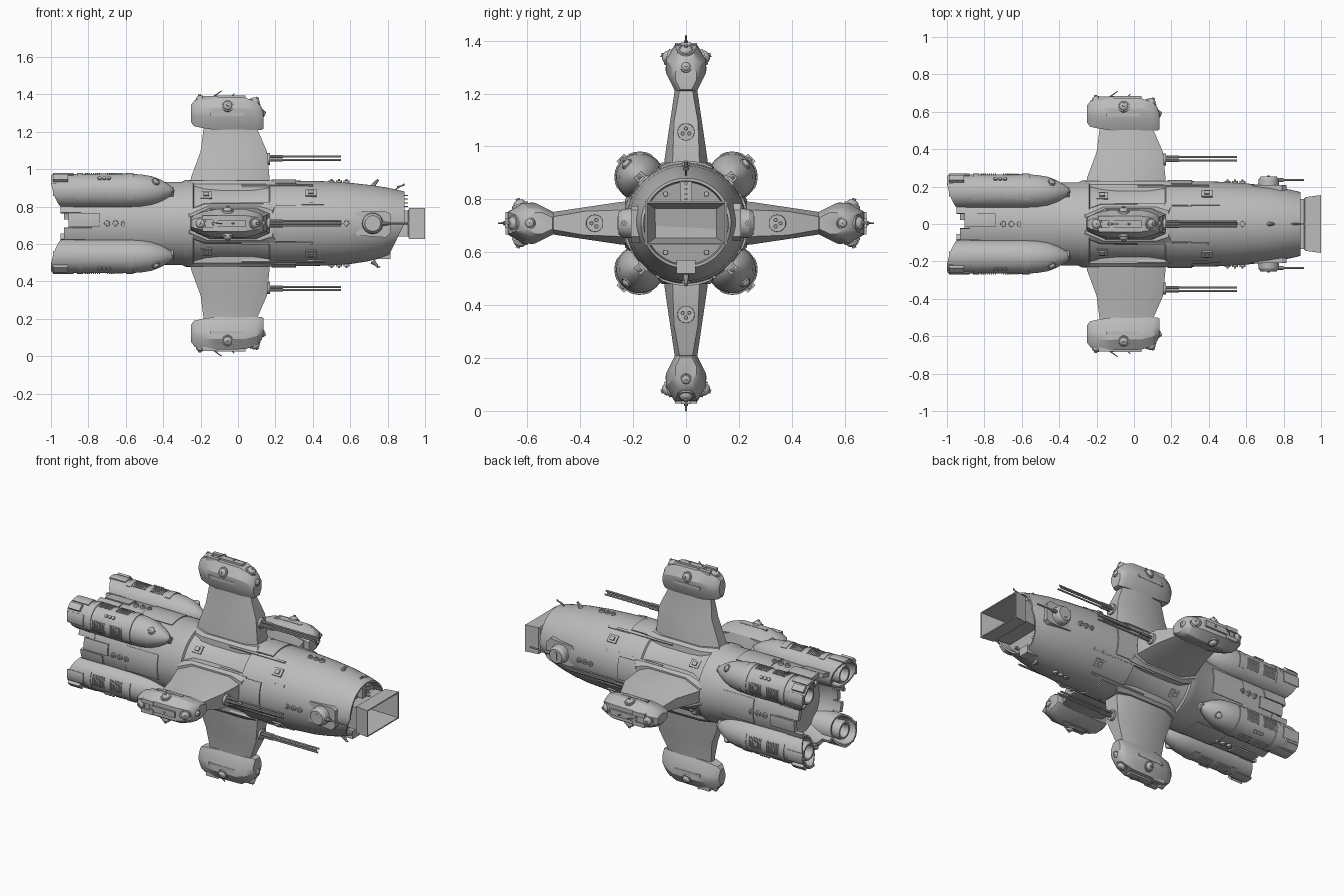
import bpy, bmesh, math
from math import sin, cos, pi, radians
from mathutils import Vector, Matrix

if "Cube" in bpy.data.objects:
    bpy.data.objects.remove(bpy.data.objects["Cube"])

CZ = 0.71                      # height of the long axis
CROSS = (0, 90, 180, 270)      # fin directions
DIAG = (45, 135, 225, 315)     # engine directions
SIDES = (90, 270)
grey = bpy.data.materials.new("hull_grey")
grey.diffuse_color = (0.5, 0.5, 0.5, 1)
grey.use_nodes = True
grey.node_tree.nodes["Principled BSDF"].inputs["Base Color"].default_value = grey.diffuse_color


def finish(name, bm, rots=(0,)):
    """Copy a part built around the x axis to each roll angle."""
    bmesh.ops.recalc_face_normals(bm, faces=bm.faces[:])
    for f in bm.faces:
        f.smooth = True
    for e in bm.edges:
        e.smooth = len(e.link_faces) == 2 and e.calc_face_angle(0) < radians(28)
    me = bpy.data.meshes.new(name)
    bm.to_mesh(me)
    bm.free()
    me.materials.append(grey)
    for i, a in enumerate(rots):
        ob = bpy.data.objects.new(name if len(rots) == 1 else f"{name}_{i + 1}", me)
        ob.matrix_world = Matrix.Translation((0, 0, CZ)) @ Matrix.Rotation(radians(a), 4, 'X')
        bpy.context.collection.objects.link(ob)


def loft(bm, rings, closed=False):
    vs = [[bm.verts.new(p) for p in r] for r in rings]
    n = len(vs[0])
    pairs = list(zip(vs, vs[1:])) + ([(vs[-1], vs[0])] if closed else [])
    for a, b in pairs:
        for i in range(n):
            j = (i + 1) % n
            bm.faces.new((a[i], a[j], b[j], b[i]))
    if not closed:
        bm.faces.new(vs[0])
        bm.faces.new(vs[-1])


def lathe(bm, pts, seg=48, y=0, z=0, warp=lambda x, a: x):
    angs = [2 * pi * i / seg for i in range(seg)]
    loft(bm, [[(warp(x, a), y + r * cos(a), z + r * sin(a)) for a in angs] for x, r in pts])


def box(bm, x0, x1, y0, y1, z0, z1):
    loft(bm, [[(x0, y0, z), (x1, y0, z), (x1, y1, z), (x0, y1, z)] for z in (z0, z1)])


def tube(bm, p, q, r1, r2=None, seg=10):
    p, q = Vector(p), Vector(q)
    m = (q - p).to_track_quat('Z', 'Y')
    loft(bm, [[c + m @ Vector((r * cos(2 * pi * i / seg), r * sin(2 * pi * i / seg), 0))
               for i in range(seg)] for c, r in ((p, r1), (q, r1 if r2 is None else r2))])


def arc(bm, x0, x1, r0, r1, a0, a1, z=0, n=8):
    """Curved plate; angle 0 points outward (+z)."""
    rings = []
    for i in range(n + 1):
        a = radians(a0 + (a1 - a0) * i / n)
        rings.append([(x, r * sin(a), z + r * cos(a)) for x, r in
                      ((x0, r0), (x1, r0), (x1, r1), (x0, r1))])
    loft(bm, rings)


def turret(bm, p, d, r):
    """Collar, dome and short muzzle pointing along d."""
    p, d = Vector(p), Vector(d).normalized()
    tube(bm, p - d * .02, p + d * .008, r * 1.15, r, 14)
    for i in range(3):
        a, b = i * pi / 7, (i + 1) * pi / 7
        tube(bm, p + d * (.006 + r * .6 * sin(a)), p + d * (.006 + r * .6 * sin(b)),
             r * .8 * cos(a), r * .8 * cos(b), 14)
    tube(bm, p, p + d * (r * .95), r * .3, r * .25, 8)


# --- hull: turned body, slanted nose, hollow stern
def nose_warp(x, a):
    return x - .08 * max(0, (x - .6) / .28) * max(0, -sin(a))

bm = bmesh.new()
lathe(bm, [(-.80, .17), (-.88, .205), (-.88, .218), (-.6, .222), (-.30, .222), (-.28, .232),
           (-.24, .232), (-.235, .218), (-.1, .208), (.08, .208), (.165, .218), (.17, .228),
           (.3, .229), (.45, .226), (.6, .217), (.72, .204), (.80, .191), (.86, .178),
           (.89, .170), (.89, .160), (.84, .155)], 64, warp=nose_warp)
finish("hull", bm)

# --- raised plates around hull
bm = bmesh.new()
arc(bm, .18, .31, .22, .236, -24, 24)
arc(bm, .31, .46, .215, .231, 26, 30, n=2)
arc(bm, .02, .40, .20, .234, 26, 29, n=2)
arc(bm, .02, .40, .20, .234, -29, -26, n=2)
arc(bm, -.62, -.40, .21, .227, -20, 20)
arc(bm, -.93, -.78, .20, .226, -22, -6, n=4)
arc(bm, -.905, -.74, .20, .228, -4, 14, n=4)
arc(bm, -.95, -.84, .205, .222, 15, 24, n=3)
finish("hull_plate", bm, CROSS)

bm = bmesh.new()
for x in (.5, .54, .58, -.70, -.655, -.61):
    z = .218 if x > 0 else .222
    tube(bm, (x, 0, z - .03), (x, 0, z + .012), .017, .015, 12)
    tube(bm, (x, 0, z), (x, 0, z + .019), .008, .006, 8)
finish("port_row", bm, CROSS)

bm = bmesh.new()
for x, z in ((-.17, .212), (.39, .228)):
    box(bm, x - .03, x + .03, -.024, .024, z - .03, z + .006)
    box(bm, x - .014, x + .014, -.012, .012, z, z + .014)
finish("hatch", bm, DIAG)

# --- bow: scoop, bolts, ribs
bm = bmesh.new()
loft(bm, [[(x, -w, -h), (x, w, -h), (x, w, h), (x, -w, h)] for x, w, h in
          ((.78, .125, .068), (.91, .135, .070), (.915, .143, .082), (1.0, .155, .083),
           (1.0, .147, .076), (.83, .115, .055))])
finish("bow_scoop", bm)

bm = bmesh.new()
box(bm, .80, .875, -.022, .022, .075, .165)
for z in (.09, .11, .13, .15):
    box(bm, .84, .91, -.006, .006, z - .003, z + .003)
box(bm, .72, .815, -.035, .035, -.19, -.14)
for s in (-1, 1):
    for a in (35, 62, 118, 145):
        y, z = s * .135 * sin(radians(a)), .135 * cos(radians(a))
        x = .84 if z > 0 else .80
        tube(bm, (x - .03, y, z), (x + .012, y, z), .012, .009, 10)
    tube(bm, (.72, 0, s * .2), (.75, 0, s * .235), .012, .006, 8)
tube(bm, (.84, 0, .18), (.89, 0, .212), .004, .003, 6)
tube(bm, (.85, 0, .195), (.89, 0, .205), .005, .004, 6)
tube(bm, (.71, 0, -.21), (.76, 0, -.235), .005, .004, 6)
finish("bow_fittings", bm)

# --- side gun blister on each flank
bm = bmesh.new()
loft(bm, [[(x, y, z) for x, y in ((.62, -.04), (.64, -.065), (.79, -.075), (.815, -.05),
                                  (.815, .05), (.79, .065), (.64, .065), (.62, .04))]
          for z in (.16, .208)])
tube(bm, (.72, 0, .19), (.72, 0, .238), .058, .054, 24)
tube(bm, (.72, 0, .238), (.72, 0, .255), .054, .042, 24)
box(bm, .712, .728, -.025, .025, .25, .259)
tube(bm, (.75, 0, .235), (.80, 0, .235), .011)
tube(bm, (.78, 0, .235), (.91, 0, .235), .005)
finish("flank_gun", bm, SIDES)

# --- fins with root saddle
bm = bmesh.new()
def fin_ring(z, x0, x1, t, e):
    m0, m1 = x0 + .1, x1 - .07
    half = [(x0, e * .7), (m0, t), (m1, t), (x1, e)]
    return [(x, y, z) for x, y in half] + [(x, -y, z) for x, y in reversed(half)]

loft(bm, [fin_ring(*r) for r in ((.17, -.265, .172, .088, .055), (.25, -.25, .168, .08, .05),
                                 (.385, -.20, .155, .06, .045), (.50, -.185, .105, .043, .025),
                                 (.54, -.18, .10, .04, .025))])
finish("fin", bm, CROSS)

bm = bmesh.new()
loft(bm, [fin_ring(.16, -.28, .21, .11, .105), fin_ring(.212, -.275, .205, .105, .1),
          fin_ring(.23, -.26, .185, .092, .07)])
finish("fin_saddle", bm, CROSS)

# --- triple-barrel gun on the leading edge
bm = bmesh.new()
tube(bm, (.10, 0, .345), (.172, 0, .345), .036, .032, 18)
for k in range(3):
    a = 2 * pi * k / 3 + pi / 2
    y, z = .014 * cos(a), .345 + .012 * sin(a)
    tube(bm, (.15, y, z), (.24, y, z), .0085)
    tube(bm, (.23, y, z), (.55, y, z), .0055)
finish("fin_gun", bm, CROSS)

# --- tip pods
bm = bmesh.new()
rings = []
for x, w, z0, z1 in ((-.25, .03, .54, .635), (-.235, .045, .52, .655), (-.19, .062, .51, .67),
                     (-.12, .076, .50, .675), (.04, .076, .50, .672), (.10, .06, .50, .65),
                     (.125, .05, .50, .625), (.135, .04, .505, .60)):
    h = z1 - z0
    half = [(.55 * w, z0), (w, z0 + .4 * h), (w, z0 + .68 * h), (.55 * w, z1)]
    rings.append([(x, y, z) for y, z in half] + [(x, -y, z) for y, z in reversed(half)])
loft(bm, rings)
finish("tip_pod", bm, CROSS)

bm = bmesh.new()
for s in (-1, 1):
    turret(bm, (-.055, s * .066, .627), (0, s, .35), .031)
    box(bm, -.15, .03, s * .058 - .02, s * .058 + .02, .575, .592)
    box(bm, -.19, -.11, s * .03 - .012, s * .03 + .012, .66, .682)
turret(bm, (.09, 0, .648), (.5, 0, .8), .032)
turret(bm, (-.20, 0, .66), (-.25, 0, 1), .032)
turret(bm, (.128, 0, .59), (1, 0, .3), .022)
box(bm, -.13, .04, -.018, .018, .66, .684)
tube(bm, (-.14, 0, .672), (-.088, 0, .709), .005, .003, 6)
tube(bm, (-.04, 0, .67), (-.02, 0, .695), .007, .003, 6)
finish("pod_turrets", bm, CROSS)

# --- engine nacelles, longer on the outer side
NZ = .247
def tail_warp(x, a):
    return x + (.035 * (1 - sin(a)) if x < -.97 else 0)

bm = bmesh.new()
lathe(bm, [(-.89, .03), (-.89, .072), (-1.0, .078), (-1.0, .089), (-.85, .091), (-.6, .092),
           (-.52, .088), (-.46, .078), (-.41, .058), (-.37, .034), (-.35, .016), (-.34, .004)],
      36, z=NZ, warp=tail_warp)
finish("nacelle", bm, DIAG)

bm = bmesh.new()
lathe(bm, [(-.87, .05), (-.95, .058), (-.97, .052), (-.97, .042), (-.90, .03)], 24, z=NZ)
finish("nozzle", bm, DIAG)

# --- nacelle cladding, grilles, lamps
bm = bmesh.new()
arc(bm, -.99, -.88, .08, .096, 20, 62, NZ)
arc(bm, -.99, -.88, .08, .096, -62, -20, NZ)
arc(bm, -.60, -.56, .08, .095, -75, 75, NZ, 16)
arc(bm, -.86, -.83, .08, .095, -75, 75, NZ, 16)
for s in (-1, 1):
    for i in range(8):
        arc(bm, -.82 + i * .011, -.814 + i * .011, .085, .096, s * 28, s * 70, NZ, 5)
        arc(bm, -.70 + i * .011, -.694 + i * .011, .085, .096, s * 28, s * 70, NZ, 5)
box(bm, -.99, -.91, -.02, .02, NZ + .08, NZ + .105)
for x in (-.74, -.715, -.69):
    tube(bm, (x, 0, NZ + .07), (x, 0, NZ + .100), .012, .010, 10)
turret(bm, (-.44, 0, NZ + .066), (.4, 0, 1), .022)
box(bm, -.375, -.345, -.018, .018, NZ - .03, NZ + .012)
finish("nacelle_fittings", bm, DIAG)
